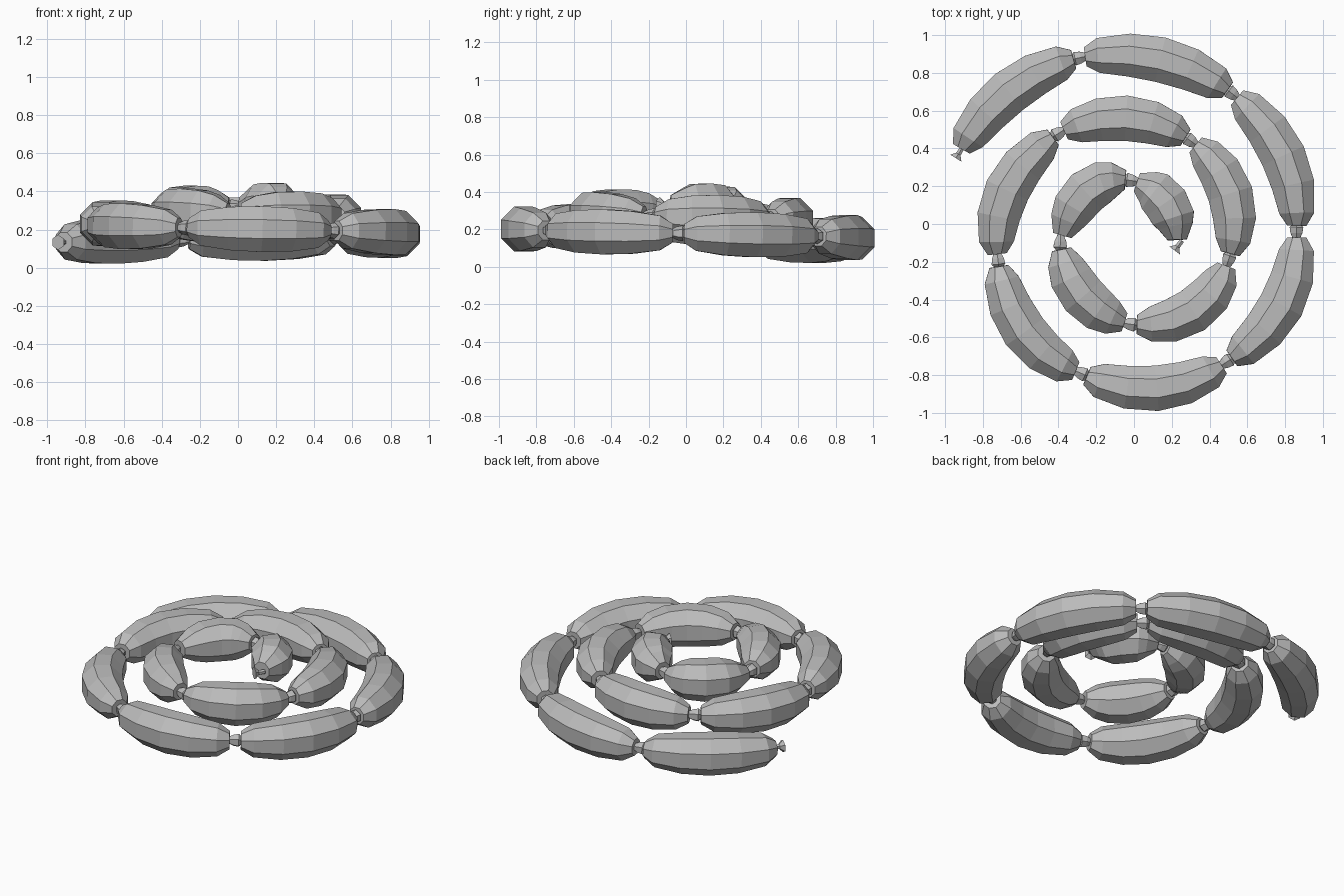
import bpy, bmesh
from math import cos, sin, pi
from mathutils import Vector

cube = bpy.data.objects.get("Cube")
if cube:
    bpy.data.objects.remove(cube, do_unlink=True)

grey = bpy.data.materials.new("plain_grey")
grey.use_nodes = True
grey.diffuse_color = (0.5, 0.5, 0.5, 1)
grey.node_tree.nodes["Principled BSDF"].inputs["Base Color"].default_value = (0.5, 0.5, 0.5, 1)


def tube(name, rings, sides):
    """Loft rings of (centre, direction, radius) into a capped, flat-shaded tube."""
    bm = bmesh.new()
    loops = []
    for centre, direction, radius in rings:
        side = direction.cross(Vector((0, 0, 1))).normalized()
        up = side.cross(direction).normalized()
        angles = [2 * pi * (k + 0.5) / sides for k in range(sides)]
        loops.append([bm.verts.new(centre + radius * (side * cos(a) + up * sin(a)))
                      for a in angles])
    for a, b in zip(loops, loops[1:]):
        for k in range(sides):
            n = (k + 1) % sides
            bm.faces.new((a[k], a[n], b[n], b[k]))
    bm.faces.new(loops[0])
    bm.faces.new(loops[-1])
    bmesh.ops.recalc_face_normals(bm, faces=bm.faces)
    mesh = bpy.data.meshes.new(name)
    bm.to_mesh(mesh)
    bm.free()
    mesh.materials.append(grey)
    obj = bpy.data.objects.new(name, mesh)
    bpy.context.collection.objects.link(obj)


def sausage(name, start, middle, end):
    """Bent link whose axis is a parabola through three points."""
    length = (middle - start).length + (end - middle).length
    trim, shoulder = 0.03 / length, 0.095 / length
    rings = []
    for t, radius in ((trim, 0.055), (shoulder, 0.1), (0.3, 0.123), (0.5, 0.13),
                      (0.7, 0.123), (1 - shoulder, 0.1), (1 - trim, 0.055)):
        centre = (start * (1 - t) * (1 - 2 * t) + middle * 4 * t * (1 - t)
                  + end * t * (2 * t - 1))
        direction = start * (4 * t - 3) + middle * (4 - 8 * t) + end * (4 * t - 1)
        rings.append((centre, direction.normalized(), radius))
    tube(name, rings, 8)


def knot(name, centre, direction, profile):
    d = direction.normalized()
    tube(name, [(centre + d * s, d, r) for s, r in profile], 6)


# Spiral path, alternating knots and link middles, outside to inside
path = [(-0.93, 0.37), (-0.66, 0.70), (-0.29, 0.88), (0.14, 0.87), (0.52, 0.69),
        (0.79, 0.36), (0.86, -0.04), (0.78, -0.43), (0.49, -0.73), (0.12, -0.87),
        (-0.28, -0.79), (-0.58, -0.57), (-0.72, -0.19), (-0.67, 0.18), (-0.40, 0.48),
        (-0.04, 0.56), (0.30, 0.44), (0.51, 0.16), (0.50, -0.19), (0.31, -0.46),
        (-0.02, -0.53), (-0.27, -0.38), (-0.39, -0.10), (-0.25, 0.17), (-0.015, 0.23),
        (0.17, 0.11), (0.23, -0.12)]
rise = 0.2 / (len(path) - 1)
points = [Vector((x, y, 0.133 + rise * i)) for i, (x, y) in enumerate(path)]

# Links
for i in range(0, len(points) - 2, 2):
    sausage(f"sausage_{i // 2 + 1}", *points[i:i + 3])

# Pinched knots between links
pinch = ((-0.045, 0.018), (-0.022, 0.042), (0.008, 0.036), (0.045, 0.018))
for i in range(2, len(points) - 2, 2):
    knot(f"knot_{i // 2}", points[i], points[i + 1] - points[i - 1], pinch)

# Flared casing ends
flare = ((-0.04, 0.014), (0, 0.016), (0.025, 0.04))
knot("outer_casing_end", points[0], Vector((-0.5, -0.8, 0)), flare)
knot("inner_casing_end", points[-1], Vector((-0.6, -0.8, 0)), flare)
